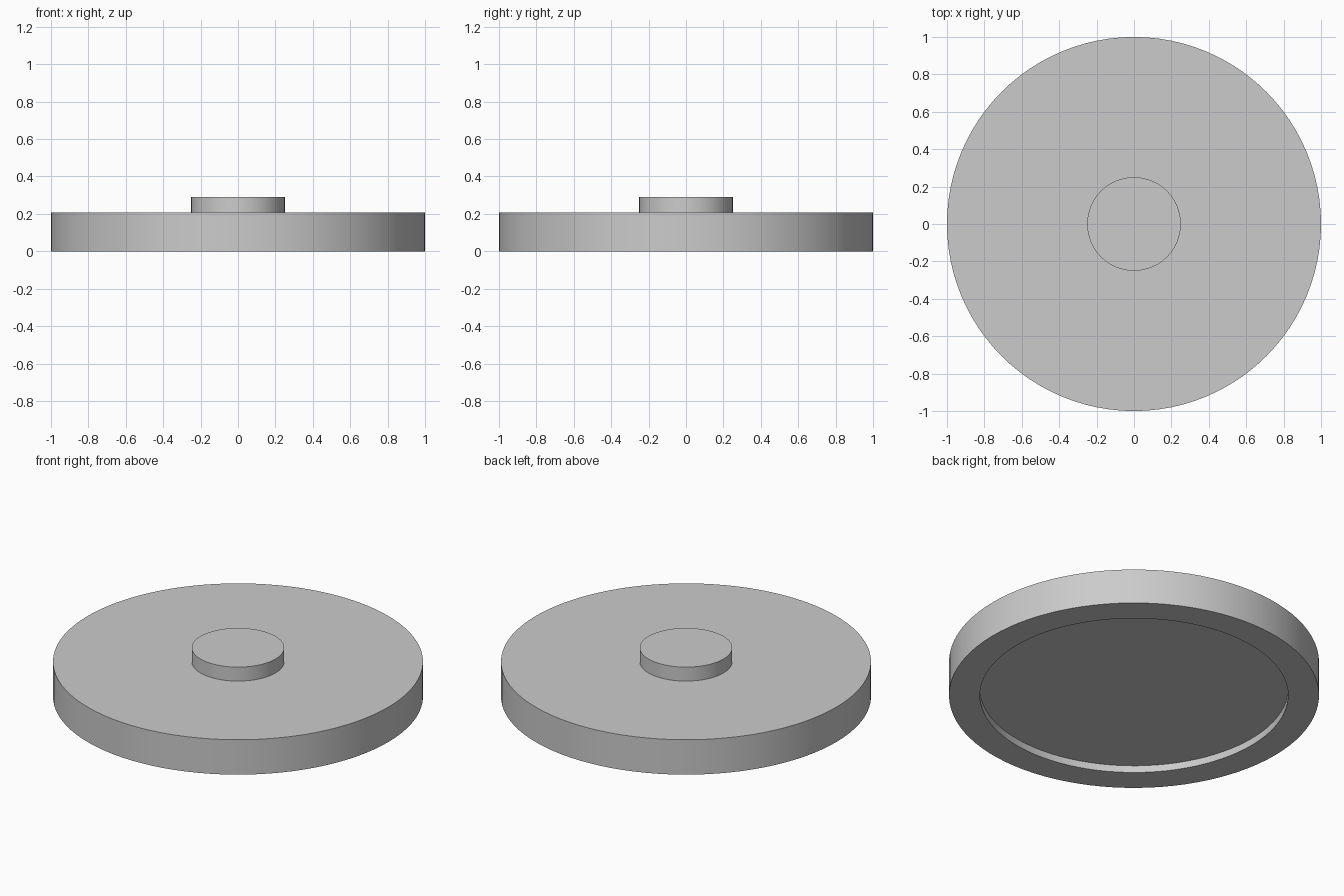
import bpy
import bmesh
from math import radians

if "Cube" in bpy.data.objects:
    bpy.data.objects.remove(bpy.data.objects["Cube"], do_unlink=True)

SIDES = 96
UNIT = 1 / 12  # the disc radius is 12 units

grey = bpy.data.materials.new("plain_grey")
grey.use_nodes = True
colour = (0.6, 0.6, 0.6, 1)
grey.diffuse_color = colour
grey.node_tree.nodes["Principled BSDF"].inputs["Base Color"].default_value = colour


def lathe(name, profile):
    """Spin a (radius, height) profile round z; its ends are closed with flat caps."""
    bm = bmesh.new()
    rings = []
    for radius, height in profile:
        ring = bmesh.ops.create_circle(bm, segments=SIDES, radius=radius * UNIT)["verts"]
        for v in ring:
            v.co.z = height * UNIT
        rings.append(ring)
    for low, high in zip(rings, rings[1:]):
        for i in range(SIDES):
            j = (i + 1) % SIDES
            bm.faces.new((low[i], low[j], high[j], high[i]))
    bm.faces.new(rings[0])
    bm.faces.new(rings[-1])
    bmesh.ops.recalc_face_normals(bm, faces=bm.faces)
    mesh = bpy.data.meshes.new(name)
    bm.to_mesh(mesh)
    bm.free()
    mesh.materials.append(grey)
    obj = bpy.data.objects.new(name, mesh)
    bpy.context.collection.objects.link(obj)
    bpy.ops.object.select_all(action="DESELECT")
    obj.select_set(True)
    bpy.context.view_layer.objects.active = obj
    bpy.ops.object.shade_smooth_by_angle(angle=radians(30))


# One turned lid: recess floor, recess wall, rim, outer wall, top, knob
lathe("lid_with_knob", [(10, 0.5), (10, 0), (12, 0), (12, 2.5), (3, 2.5), (3, 3.5)])
